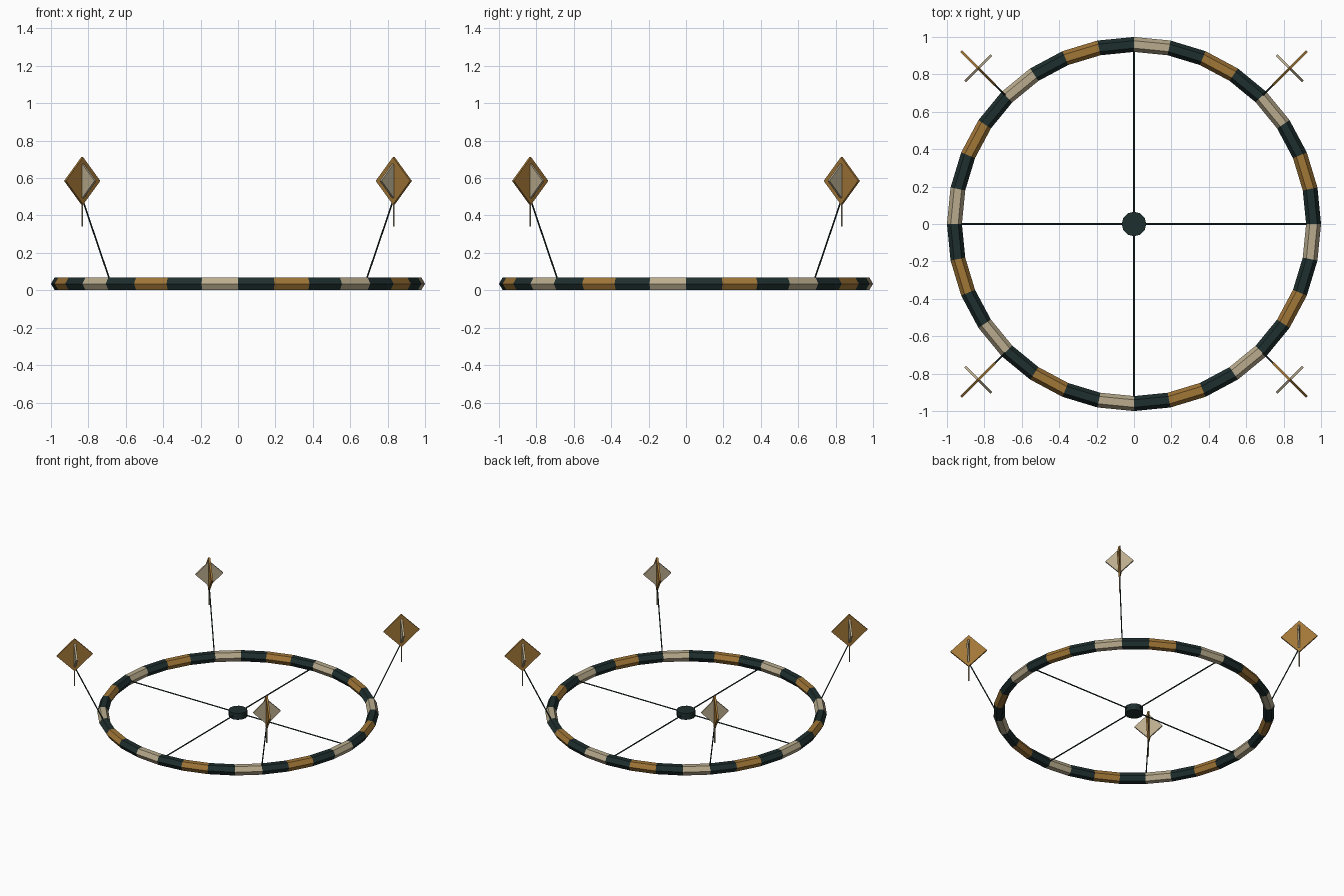
import bpy, math
from mathutils import Vector

if "Cube" in bpy.data.objects:
    bpy.data.objects.remove(bpy.data.objects["Cube"], do_unlink=True)


def srgb(r, g, b):
    return tuple((c / 255) ** 2.2 for c in (r, g, b)) + (1.0,)


def material(name, colour):
    m = bpy.data.materials.new(name)
    m.use_nodes = True
    m.diffuse_color = colour
    m.node_tree.nodes["Principled BSDF"].inputs["Base Color"].default_value = colour
    return m


dark = material("dark slate", srgb(36, 50, 50))
bronze = material("bronze", srgb(160, 118, 58))
bone = material("bone", srgb(184, 170, 140))


def finish(name, *mats):
    ob = bpy.context.object
    ob.name = name
    for m in mats:
        ob.data.materials.append(m)
    return ob


def rod(name, start, end, radius, mat):
    """Thin straight rod between two points."""
    a, b = Vector(start), Vector(end)
    bpy.ops.mesh.primitive_cylinder_add(
        vertices=6, radius=radius, depth=(b - a).length, location=(a + b) / 2,
        rotation=(b - a).to_track_quat('Z', 'Y').to_euler())
    return finish(name, mat)


def diamond(name, centre, turn, half_width, half_height, mat):
    """Upright diamond plate: a four-sided disc stood on its corner."""
    bpy.ops.mesh.primitive_cylinder_add(
        vertices=4, radius=1, depth=0.014, location=centre,
        rotation=(math.pi / 2, 0, turn))
    ob = finish(name, mat)
    ob.scale = (half_width, half_height, 1)
    return ob


# Ring with alternating coloured segments
segments = 32
bpy.ops.mesh.primitive_torus_add(
    major_segments=segments, minor_segments=6,
    major_radius=0.96, minor_radius=0.04, location=(0, 0, 0.035))
ring = finish("ring", dark, bronze, bone)
pattern = (0, 1, 0, 2)
for face in ring.data.polygons:
    angle = math.atan2(face.center.y, face.center.x) % math.tau
    face.material_index = pattern[int(angle / math.tau * segments) % 4]

# Hub and spokes
bpy.ops.mesh.primitive_cylinder_add(vertices=12, radius=0.066, depth=0.05,
                                    location=(0, 0, 0.035))
finish("hub", dark)
rod("spoke_across", (-0.95, 0, 0.035), (0.95, 0, 0.035), 0.005, dark)
rod("spoke_along", (0, -0.95, 0.035), (0, 0.95, 0.035), 0.005, dark)

# Four crossed-diamond charms on leaning stems, each with a hanging tail
for i, place in enumerate(("back_left", "back_right", "front_right", "front_left")):
    turn = math.radians(45 + 90 * i)
    out = Vector((math.cos(turn), math.sin(turn), 0))
    up = Vector((0, 0, 1))
    centre = out * 1.178 + up * 0.585
    rod("stem_" + place, out * 0.96 + up * 0.035, out * 1.178 + up * 0.49, 0.0045, dark)
    diamond("large_diamond_" + place, centre, turn, 0.13, 0.127, bronze)
    diamond("small_diamond_" + place, centre, turn + math.pi / 2, 0.1, 0.098, bone)
    rod("tail_" + place, centre - up * 0.09, centre - up * 0.245, 0.004, bone)
